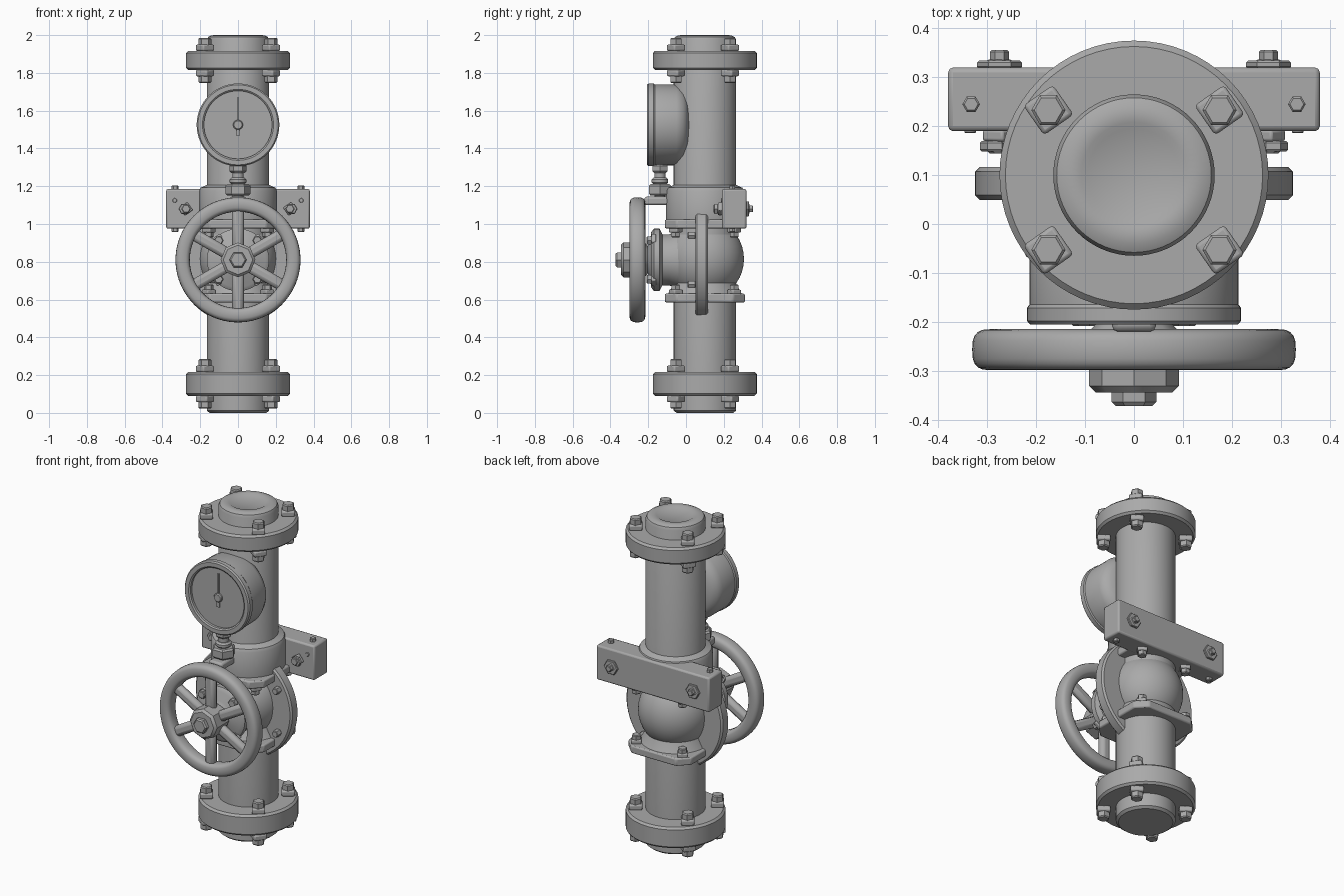
import bpy, bmesh, math
from mathutils import Vector, Matrix

if "Cube" in bpy.data.objects:
    bpy.data.objects.remove(bpy.data.objects["Cube"])

grey = bpy.data.materials.new("cast_metal_grey")
grey.diffuse_color = (0.4, 0.4, 0.4, 1)
grey.use_nodes = True
grey.node_tree.nodes["Principled BSDF"].inputs["Base Color"].default_value = grey.diffuse_color
CY = 0.1   # y of the pipe axis
WZ = 0.81  # z of the valve and handwheel axis


def finish(name, bm, matrix=Matrix(), bevel=0.0):
    bmesh.ops.recalc_face_normals(bm, faces=bm.faces)
    me = bpy.data.meshes.new(name)
    bm.to_mesh(me)
    bm.free()
    me.transform(matrix)
    me.materials.append(grey)
    ob = bpy.data.objects.new(name, me)
    bpy.context.collection.objects.link(ob)
    bpy.ops.object.select_all(action='DESELECT')
    ob.select_set(True)
    bpy.context.view_layer.objects.active = ob
    bpy.ops.object.shade_smooth_by_angle(angle=math.radians(35))
    if bevel:
        m = ob.modifiers.new("bevel", 'BEVEL')
        m.width, m.segments, m.limit_method = bevel, 2, 'ANGLE'
    return ob


def axis_matrix(loc, axis):
    return Matrix.Translation(loc) @ Vector(axis).to_track_quat('Z', 'Y').to_matrix().to_4x4()


def lathe(name, profile, loc, axis=(0, 0, 1), sides=64, closed=False):
    """Turn (radius, height) points around an axis."""
    bm = bmesh.new()
    rings = []
    for r, h in profile:
        if r < 1e-5:
            rings.append([bm.verts.new((0, 0, h))] * sides)
        else:
            rings.append([bm.verts.new((r * math.cos(2 * math.pi * i / sides),
                                        r * math.sin(2 * math.pi * i / sides), h))
                          for i in range(sides)])
    pairs = list(zip(rings, rings[1:]))
    if closed:
        pairs.append((rings[-1], rings[0]))
    for a, b in pairs:
        for i in range(sides):
            j = (i + 1) % sides
            bm.faces.new(list(dict.fromkeys((a[i], a[j], b[j], b[i]))))
    return finish(name, bm, axis_matrix(loc, axis))


def disc(name, r, h0, h1, loc, axis=(0, 0, 1), sides=64, b=0.01):
    return lathe(name, [(0, h0), (r - b, h0), (r, h0 + b), (r, h1 - b), (r - b, h1), (0, h1)],
                 loc, axis, sides)


def box(name, size, loc, rot=Matrix(), bevel=0.012):
    bm = bmesh.new()
    bmesh.ops.create_cube(bm, size=1)
    bmesh.ops.scale(bm, vec=size, verts=bm.verts)
    return finish(name, bm, Matrix.Translation(loc) @ rot, bevel)


def bolt(name, loc, axis, s=1.0, washer=True):
    """Hex head, with a turned square washer below it."""
    d = Vector(axis)
    base = Vector(loc)
    if washer:
        turn = d.to_track_quat('Z', 'Y').to_matrix().to_4x4() @ Matrix.Rotation(math.radians(35), 4, 'Z')
        box(name + "_washer", (0.074 * s, 0.074 * s, 0.034 * s), base + d * 0.016 * s, turn, 0.008 * s)
    disc(name + "_head", 0.035 * s, 0.0, 0.068 * s, base, axis, 6, 0.006 * s)


# main pipe with domed cap and plain lower end
lathe("main_pipe", [(0, 0), (0.15, 0), (0.165, 0.012), (0.165, 1.975), (0.158, 1.99),
                    (0.14, 1.999), (0.108, 2.0), (0.095, 1.992), (0, 1.992)], (0, CY, 0))

# round end flanges and their bolts
for tag, z0, z1 in (("lower", 0.09, 0.217), ("upper", 1.815, 1.917)):
    disc(tag + "_flange", 0.275, z0, z1, (0, CY, 0), b=0.012)
    for sx in (-1, 1):
        for sy in (-1, 1):
            x, y = sx * 0.175, 0.09 + sy * 0.143
            bolt(tag + "_top_bolt", (x, y, z1), (0, 0, 1))
            bolt(tag + "_under_bolt", (x, y, z0), (0, 0, -1))

# sleeve above the valve body
lathe("sleeve", [(0.15, 0.99), (0.205, 0.99), (0.207, 1.0), (0.207, 1.175), (0.198, 1.192),
                 (0.18, 1.2), (0.16, 1.21)], (0, CY, 0))

# round valve body
N = 20
lathe("valve_body", [(0.207 * math.sin(math.pi * i / N), -0.215 * math.cos(math.pi * i / N))
                     for i in range(N + 1)], (0, CY, 0.815))
lathe("body_lower_neck", [(0.165, 0.60), (0.195, 0.63), (0.175, 0.665), (0.16, 0.70)], (0, CY, 0))

# square plates above and below the body, with nuts
for tag, z, d in (("lower", 0.608, 1), ("upper", 1.0, -1)):
    bm = bmesh.new()
    h, c = 0.212, 0.15
    ring = [bm.verts.new((x, y, -0.023)) for x, y in
            ((h, -c), (h, c), (c, h), (-c, h), (-h, c), (-h, -c), (-c, -h), (c, -h))]
    f = bm.faces.new(ring)
    g = bmesh.ops.extrude_face_region(bm, geom=[f])["geom"]
    bmesh.ops.translate(bm, vec=(0, 0, 0.046), verts=[v for v in g if isinstance(v, bmesh.types.BMVert)])
    finish(tag + "_plate", bm, Matrix.Translation((0, CY, z)), 0.008)
    for sx in (-1, 1):
        for sy in (-1, 1):
            bolt(tag + "_plate_nut", (sx * 0.155, CY + sy * 0.155, z + d * 0.02), (0, 0, d), 0.75)

# wide upright body flange
disc("body_flange", 0.325, -0.034, 0.034, (0, 0.083, WZ - 0.01), (0, 1, 0), 72, 0.01)
for sx in (-1, 1):
    for sz in (-1, 1):
        bolt("body_flange_bolt", (sx * 0.24, 0.05, WZ + sz * 0.13), (0, -1, 0), 0.6, False)

# bonnet facing the front (heights measured toward -y)
lathe("bonnet", [(0.16, -0.06), (0.15, 0.05), (0.135, 0.09), (0.135, 0.125), (0.165, 0.14),
                 (0.165, 0.17), (0.145, 0.185), (0.09, 0.19), (0.07, 0.205), (0, 0.205)],
      (0, 0, WZ), (0, -1, 0))
for k in range(4):
    a = math.pi / 4 + k * math.pi / 2
    bolt("bonnet_bolt", (0.145 * math.cos(a), -0.16, WZ + 0.145 * math.sin(a)), (0, -1, 0), 0.72)

# handwheel: rounded rim, six spokes, hub and nut
rim = []
for i in range(20):
    a = 2 * math.pi * i / 20
    ca, sa = math.cos(a), math.sin(a)
    rim.append((0.293 + 0.038 * math.copysign(abs(ca) ** 0.7, ca),
                0.257 + 0.042 * math.copysign(abs(sa) ** 0.7, sa)))
lathe("handwheel_rim", rim, (0, 0, WZ), (0, -1, 0), 80, True)
for k in range(6):
    a = k * math.pi / 3
    d = Vector((math.sin(a), 0, math.cos(a)))
    box("handwheel_spoke", (0.062, 0.048, 0.22),
        Vector((0, -0.257, WZ)) + d * 0.165, Matrix.Rotation(a, 4, 'Y'), 0.02)
disc("handwheel_hub", 0.092, 0.205, 0.345, (0, 0, WZ), (0, -1, 0), 8, 0.014)
disc("handwheel_nut", 0.046, 0.33, 0.372, (0, 0, WZ), (0, -1, 0), 6, 0.008)
disc("valve_stem", 0.05, 0.15, 0.24, (0, 0, WZ), (0, -1, 0), 24)

# pressure gauge with recessed dial
GZ = 1.525
lathe("gauge_case", [(0, -0.02), (0.12, -0.02), (0.17, -0.008), (0.2, 0.015), (0.214, 0.05),
                     (0.214, 0.165), (0.219, 0.172), (0.219, 0.198), (0.212, 0.206),
                     (0.188, 0.206), (0.18, 0.2), (0.18, 0.185), (0, 0.185)],
      (0, 0, GZ), (0, -1, 0))
box("gauge_needle", (0.008, 0.008, 0.18), (0, -0.189, GZ + 0.055), bevel=0)
box("gauge_needle_tail", (0.02, 0.008, 0.03), (0, -0.189, GZ - 0.042), bevel=0)
disc("gauge_pivot", 0.026, 0.18, 0.2, (0, 0, GZ), (0, -1, 0), 24, 0.005)

# gauge stem fittings and horizontal feed
SY = -0.138
disc("gauge_stem", 0.03, 1.11, 1.34, (0, SY, 0), sides=24)
disc("gauge_upper_nut", 0.046, 1.27, 1.318, (0, SY, 0), sides=6)
disc("gauge_collar", 0.044, 1.21, 1.245, (0, SY, 0), sides=24)
disc("gauge_lower_nut", 0.067, 1.15, 1.212, (0, SY, 0), sides=6)
box("gauge_feed", (0.09, 0.16, 0.045), (0, -0.14, 1.122))

# clamp bar behind the sleeve with through bolts and pins
box("clamp_bar", (0.76, 0.13, 0.21), (0, 0.255, 1.08), bevel=0.01)
for sx in (-1, 1):
    bolt("clamp_front_bolt", (sx * 0.275, 0.192, 1.08), (0, -1, 0), 0.7)
    disc("clamp_front_nut", 0.03, 0, 0.022, (sx * 0.285, 0.17, 1.08), (0, -1, 0), 6, 0.004)
    bolt("clamp_back_bolt", (sx * 0.275, 0.318, 1.08), (0, 1, 0), 0.55)
    disc("clamp_back_washer", 0.046, 0, 0.016, (sx * 0.275, 0.318, 1.08), (0, 1, 0), 6, 0.004)
    disc("clamp_pin", 0.018, 0.957, 1.205, (sx * 0.333, 0.245, 0), sides=6, b=0.004)
    disc("clamp_rivet", 0.012, 0, 0.006, (sx * 0.335, 0.192, 1.125), (0, -1, 0), 12, 0.002)
